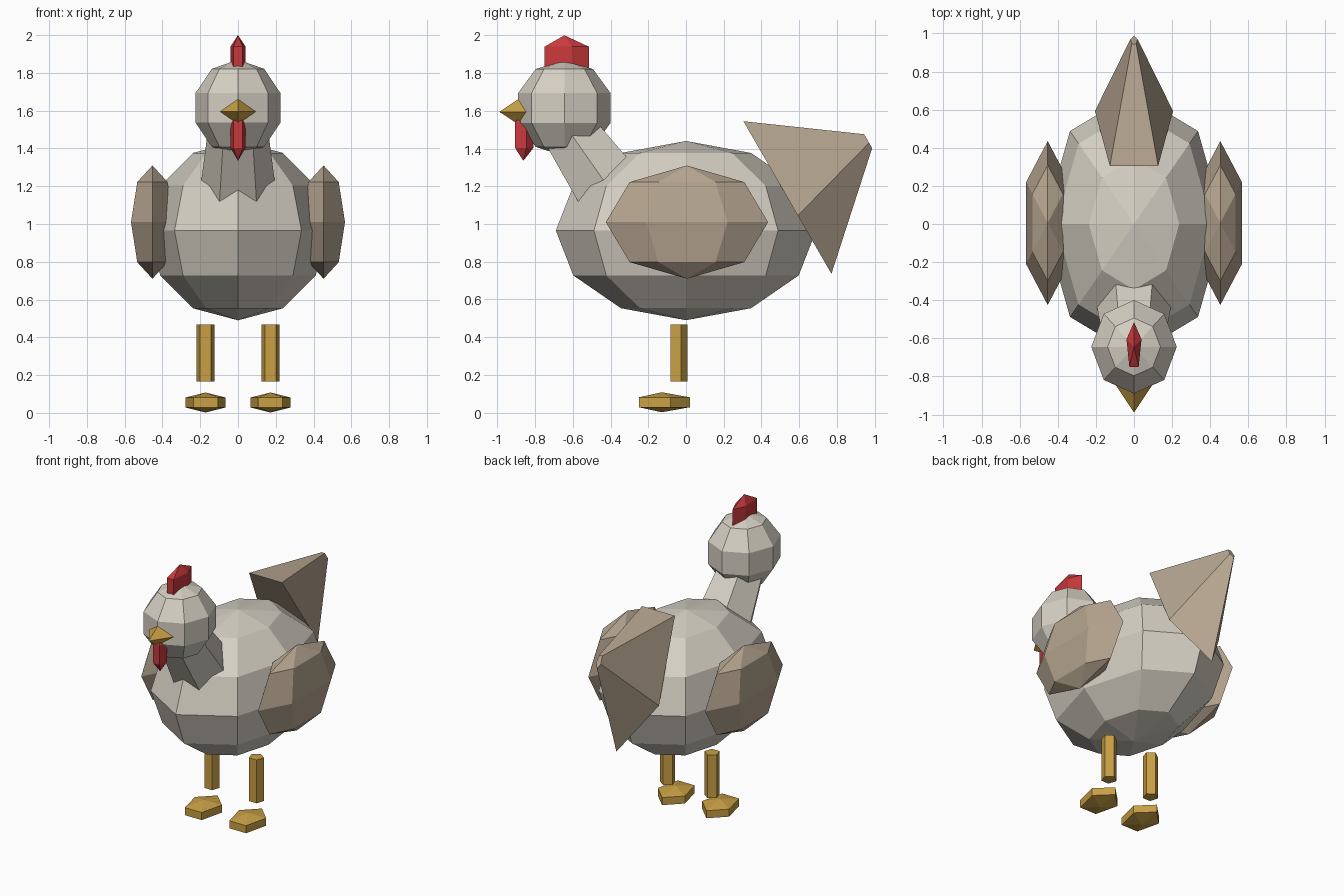
import bpy, bmesh, math
from mathutils import Matrix, Vector

cube = bpy.data.objects.get("Cube")
if cube:
    bpy.data.objects.remove(cube)


def material(name, r, g, b):
    mat = bpy.data.materials.new(name)
    mat.use_nodes = True
    mat.diffuse_color = (r, g, b, 1)
    mat.node_tree.nodes["Principled BSDF"].inputs["Base Color"].default_value = (r, g, b, 1)
    return mat


cream = material("cream feathers", 0.67, 0.63, 0.55)
tan = material("tan feathers", 0.47, 0.38, 0.28)
yellow = material("yellow horn", 0.58, 0.35, 0.06)
red = material("red comb", 0.58, 0.04, 0.045)


def lathe(name, mat, sides, rings, centre, scale=(1, 1, 1), tilt=0, phase=0):
    """Stack of polygon rings (radius, height), first corner towards +y, tilted about x."""
    bm = bmesh.new()
    loops = []
    for radius, height in rings:
        angles = [math.tau * i / sides + math.radians(phase) for i in range(sides)]
        loops.append([bm.verts.new((-radius * math.sin(a), radius * math.cos(a), height))
                      for a in angles])
    for low, high in zip(loops, loops[1:]):
        for i in range(sides):
            j = (i + 1) % sides
            bm.faces.new((low[i], low[j], high[j], high[i]))
    bm.faces.new(loops[0][::-1])
    bm.faces.new(loops[-1])
    # Poles collapse to single points
    bmesh.ops.remove_doubles(bm, verts=bm.verts, dist=1e-5)
    matrix = (Matrix.Translation(Vector(centre)) @ Matrix.Rotation(math.radians(tilt), 4, "X")
              @ Matrix.Diagonal((*scale, 1)))
    bm.transform(matrix)
    bmesh.ops.recalc_face_normals(bm, faces=bm.faces)
    mesh = bpy.data.meshes.new(name)
    bm.to_mesh(mesh)
    bm.free()
    mesh.materials.append(mat)
    obj = bpy.data.objects.new(name, mesh)
    bpy.context.collection.objects.link(obj)
    return obj


def ball(name, mat, sides, bands, centre, scale):
    """Low-poly ellipsoid."""
    angles = [math.pi * i / bands for i in range(bands + 1)]
    rings = [(math.sin(a), -math.cos(a)) for a in angles]
    return lathe(name, mat, sides, rings, centre, scale)


# Body and head
ball("body", cream, 8, 6, (0, 0, 0.965), (0.475, 0.69, 0.475))
ball("head", cream, 8, 5, (0, -0.645, 1.615), (0.236, 0.258, 0.255))

# Neck, leaning forward from the body into the head
lathe("neck", cream, 6, [(0.225, 0), (0.165, 0.52)], (0, -0.345, 1.10),
      scale=(0.94, 0.97, 1), tilt=35, phase=30)

# Comb, wattle and beak
ball("comb", red, 5, 3, (0, -0.645, 1.88), (0.048, 0.15, 0.12))
ball("wattle", red, 5, 3, (0, -0.8625, 1.47), (0.0486, 0.061, 0.135))
lathe("beak", yellow, 4, [(0.106, 0), (0, 0.16)], (0, -0.83, 1.595), tilt=90)

# Tail, a flattened cone flaring towards the body
lathe("tail", tan, 5, [(0.516, 0), (0.047, 0.52)], (0, 0.513, 1.183),
      scale=(0.418, 1, 1), tilt=-60)

# Paired parts
for side, label in ((1, "left"), (-1, "right")):
    ball(label + "_wing", tan, 6, 4, (0.453 * side, 0.005, 1.01), (0.131, 0.43, 0.3))
    lathe(label + "_leg", yellow, 5, [(0.0505, 0), (0.0505, 0.303)],
          (0.172 * side, -0.042, 0.165))
    ball(label + "_foot", yellow, 5, 3, (0.172 * side, -0.129, 0.055), (0.1275, 0.172, 0.053))
